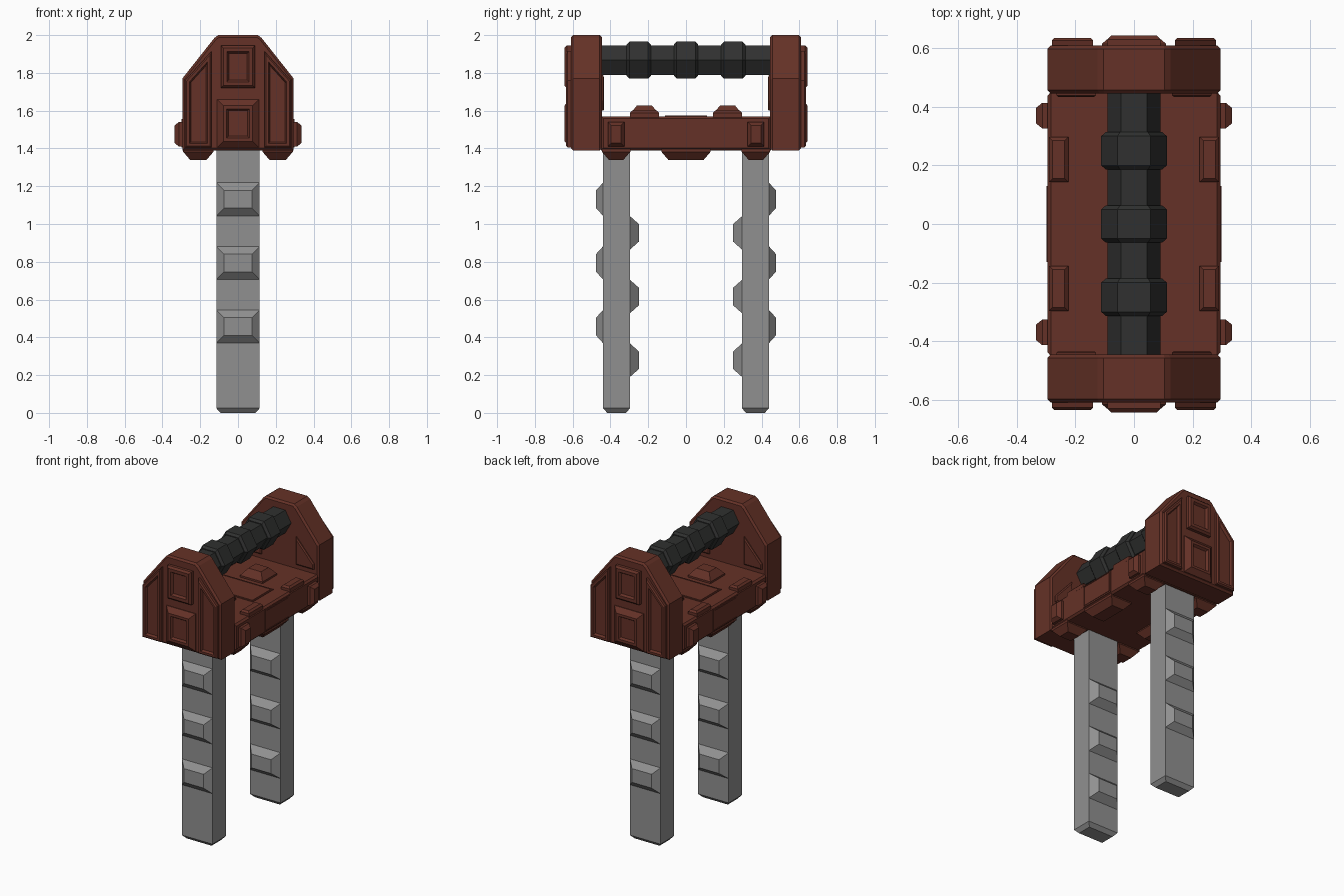
import bpy, bmesh, math

if "Cube" in bpy.data.objects:
    bpy.data.objects.remove(bpy.data.objects["Cube"])


def material(name, rgb):
    m = bpy.data.materials.new(name)
    m.diffuse_color = (*rgb, 1)
    m.use_nodes = True
    m.node_tree.nodes["Principled BSDF"].inputs["Base Color"].default_value = m.diffuse_color
    return m


BROWN = material("red brown", (0.13, 0.031, 0.020))
GREY = material("steel grey", (0.28, 0.28, 0.28))
BLACK = material("rubber black", (0.029, 0.030, 0.029))


def offset(poly, d):
    """Inset a convex counter-clockwise polygon by d."""
    out, n = [], len(poly)
    for i in range(n):
        (ax, ay), (bx, by), (cx, cy) = poly[i - 1], poly[i], poly[(i + 1) % n]
        l1, l2 = math.hypot(bx - ax, by - ay), math.hypot(cx - bx, cy - by)
        n1 = (-(by - ay) / l1, (bx - ax) / l1)
        n2 = (-(cy - by) / l2, (cx - bx) / l2)
        k = d / (1 + n1[0] * n2[0] + n1[1] * n2[1])
        out.append((bx + k * (n1[0] + n2[0]), by + k * (n1[1] + n2[1])))
    return out


def loft(name, poly, steps, place, mat):
    """Stack insets (inset, height) of a polygon; place maps (a, b, h) to xyz."""
    bm = bmesh.new()
    loops = [[bm.verts.new(place(a, b, h)) for a, b in offset(poly, d)] for d, h in steps]
    n = len(poly)
    for lo, hi in zip(loops, loops[1:]):
        for i in range(n):
            j = (i + 1) % n
            bm.faces.new((lo[i], lo[j], hi[j], hi[i]))
    bm.faces.new(loops[0][::-1])
    bm.faces.new(loops[-1])
    bmesh.ops.recalc_face_normals(bm, faces=bm.faces)
    me = bpy.data.meshes.new(name)
    bm.to_mesh(me)
    bm.free()
    me.materials.append(mat)
    ob = bpy.data.objects.new(name, me)
    bpy.context.collection.objects.link(ob)
    return ob


def rect(a0, a1, b0, b1):
    return [(a0, b0), (a1, b0), (a1, b1), (a0, b1)]


def along_y(s=1, y0=0.0):
    return lambda a, b, h: (a, s * (y0 + h), b)


def along_x(s, x0):
    return lambda a, b, h: (s * (x0 + h), a, b)


def along_z(s, z0):
    return lambda a, b, h: (a, b, z0 + s * h)


def flip(poly):
    return [(-a, b) for a, b in reversed(poly)]


# base deck between the end blocks
loft("base_deck", rect(-0.45, 0.45, 1.39, 1.57),
     [(0.012, -0.295), (0, -0.283), (0, 0.283), (0.012, 0.295)], along_x(1, 0), BROWN)
THIN_FRAME = [(0, -0.01), (0, 0.004), (0.006, 0.004), (0.006, 0.001),
              (0.012, 0.001), (0.012, 0.004)]
loft("deck_panel", rect(-0.19, 0.19, -0.11, 0.11), THIN_FRAME, along_z(1, 1.57), BROWN)

# end blocks with their panels
BLOCK = [(-0.295, 1.39), (0.295, 1.39), (0.295, 1.77), (0.125, 1.985), (0.105, 2.0),
         (-0.105, 2.0), (-0.125, 1.985), (-0.295, 1.77)]
SIDE = [(0.14, 1.405), (0.28, 1.405), (0.28, 1.76), (0.14, 1.915)]
INNER = [(0.13, 1.6), (0.265, 1.6), (0.265, 1.64), (0.13, 1.79)]
for s in (-1, 1):
    loft("end_block", BLOCK, [(0.012, 0.445), (0, 0.457), (0, 0.598), (0.012, 0.61)],
         along_y(s), BROWN)
    out = along_y(s, 0.61)
    loft("upper_plate", rect(-0.09, 0.09, 1.72, 1.945),
         [(0, -0.01), (0, 0.02), (0.012, 0.033), (0.033, 0.033), (0.043, 0.018)], out, BROWN)
    loft("lower_plate", rect(-0.11, 0.11, 1.405, 1.66),
         [(0, -0.01), (0, 0.005), (0.033, 0.033), (0.05, 0.033), (0.06, 0.018)], out, BROWN)
    for poly in (SIDE, flip(SIDE)):
        loft("side_plate", poly,
             [(0, -0.01), (0, 0.017), (0.008, 0.025), (0.022, 0.025), (0.03, 0.008)], out, BROWN)
    for poly in (INNER, flip(INNER)):
        loft("inner_plate", poly, [(0, -0.01), (0, 0.006), (0.008, 0.012)],
             lambda a, b, h, s=s: (a, s * (0.445 - h), b), BROWN)

# studs on the deck top, sides and underside
for s in (-1, 1):
    c = 0.22 * s
    loft("deck_stud", rect(-0.085, 0.085, c - 0.077, c + 0.077),
         [(0, -0.01), (0, 0.012), (0.037, 0.057)], along_z(1, 1.57), BROWN)
    loft("side_panel", rect(-0.13, 0.13, 1.405, 1.555), THIN_FRAME, along_x(s, 0.295), BROWN)
    for t in (-1, 1):
        cx, cy = 0.2575 * s, 0.22 * t
        loft("edge_pad", rect(cx - 0.033, cx + 0.033, cy - 0.077, cy + 0.077),
             [(0, -0.01), (0, 0.018), (0.012, 0.03)], along_z(1, 1.57), BROWN)
        loft("side_stud", rect(0.37 * t - 0.044, 0.37 * t + 0.044, 1.41, 1.54),
             [(0, -0.01), (0, 0.018), (0.018, 0.04)], along_x(s, 0.295), BROWN)
    for cy, hy in ((-0.37, 0.075), (0, 0.13), (0.37, 0.075)):
        loft("underside_stud", rect(0.21 * s - 0.08, 0.21 * s + 0.08, cy - hy, cy + hy),
             [(0, -0.01), (0, 0.008), (0.036, 0.05)], along_z(-1, 1.39), BROWN)

# six-sided handle with three grip rings
def hexagon(r):
    return [(r * math.cos(i * math.pi / 3), 1.868 + r * math.sin(i * math.pi / 3))
            for i in range(6)]


loft("handle_bar", hexagon(0.09), [(0, -0.45), (0, 0.45)], along_y(), BLACK)
for c in (-0.25, 0, 0.25):
    loft("grip_ring", hexagon(0.112),
         [(0.014, -0.064), (0, -0.05), (0, 0.05), (0.014, 0.064)], along_y(1, c), BLACK)

# two prongs with staggered teeth on the outer and inner faces
for s in (-1, 1):
    c = 0.3675 * s
    loft("prong", rect(-0.115, 0.115, c - 0.0715, c + 0.0715),
         [(0.022, 0), (0, 0.025), (0, 1.4)], along_z(1, 0), GREY)
    for i in range(3):
        z = 0.457 + 0.337 * i
        loft("outer_tooth", rect(-0.115, 0.115, z - 0.088, z + 0.088),
             [(0, -0.005), (0, 0), (0.041, 0.037)], along_y(s, 0.439), GREY)
        z -= 0.178
        loft("inner_tooth", rect(-0.115, 0.115, z - 0.088, z + 0.088),
             [(0, -0.005), (0, 0), (0.041, 0.046)],
             lambda a, b, h, s=s: (a, s * (0.296 - h), b), GREY)
